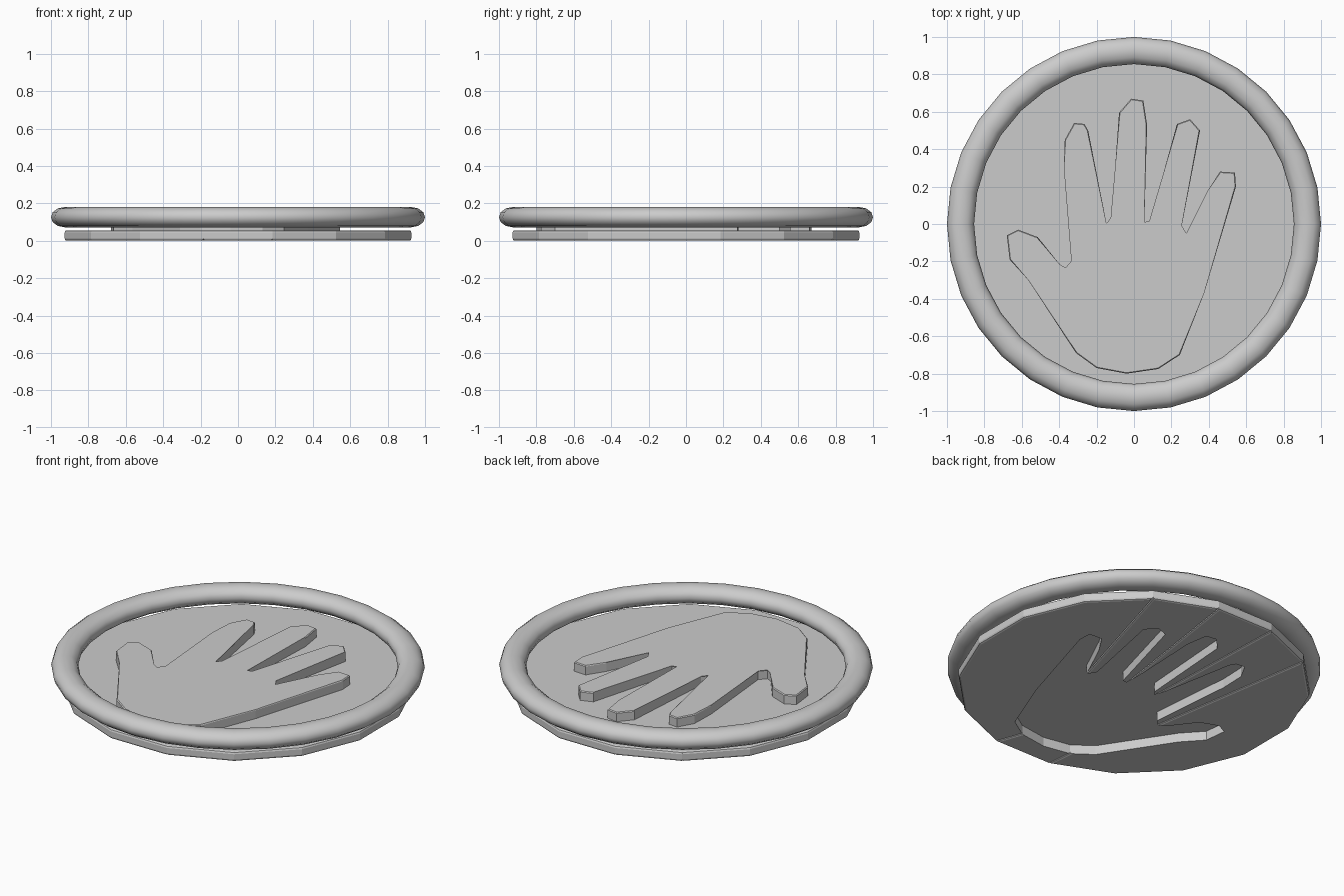
import bpy, bmesh
from math import sin, cos, pi, radians

if "Cube" in bpy.data.objects:
    bpy.data.objects.remove(bpy.data.objects["Cube"])

# hand outline, counter-clockwise from the left of the heel
HAND = [(-.31, -.69), (-.20, -.77), (-.04, -.80), (.13, -.775), (.245, -.70), (.375, -.37),
        (.545, .20), (.54, .275), (.46, .28), (.395, .18), (.28, -.06), (.25, -.01),
        (.353, .50), (.30, .56), (.23, .535), (.085, .01), (.05, .005),
        (.07, .53), (.05, .66), (-.015, .67), (-.08, .595), (-.12, .03), (-.15, -.01),
        (-.245, .50), (-.265, .535), (-.32, .54), (-.37, .45), (-.375, .30), (-.33, -.20),
        (-.365, -.24), (-.40, -.22), (-.515, -.07), (-.62, -.03), (-.68, -.06),
        (-.665, -.19), (-.565, -.30)]
PLATE_TOP, HAND_TOP = .056, .11


def rim(k):
    a = radians(-101.25 + 22.5 * k)
    return .945 * cos(a), .945 * sin(a)


def finish(name, bm):
    bmesh.ops.recalc_face_normals(bm, faces=bm.faces)
    me = bpy.data.meshes.new(name)
    bm.to_mesh(me)
    bm.free()
    ob = bpy.data.objects.new(name, me)
    bpy.context.collection.objects.link(ob)
    return ob


def prism(bm, pts, z0, z1):
    """Extruded outline; returns its bottom and top vertex loops."""
    lo = [bm.verts.new((x, y, z0)) for x, y in pts]
    hi = [bm.verts.new((x, y, z1)) for x, y in pts]
    n = len(pts)
    bm.faces.new(lo[::-1])
    bm.faces.new(hi)
    for i in range(n):
        j = (i + 1) % n
        bm.faces.new((lo[i], lo[j], hi[j], hi[i]))
    return lo, hi


# base plate: sections around the hand opening, split at crotches and heel
sections = [(1, 3, 0, 1), (3, 10, 1, 7), (10, 16, 7, 8),
            (16, 22, 8, 9), (22, 29, 9, 10), (29, 37, 10, 16)]
for i, (h0, h1, r0, r1) in enumerate(sections):
    bm = bmesh.new()
    inner = [HAND[k % len(HAND)] for k in range(h1, h0 - 1, -1)]
    outer = [rim(k) for k in range(r0, r1 + 1)]
    lo, hi = prism(bm, outer + inner, 0, PLATE_TOP)
    n, m = len(lo), len(outer)
    edges = []
    for k in range(n):
        j = (k + 1) % n
        on_rim = k < m - 1
        seam = k in (m - 1, n - 1)
        if on_rim or seam:
            edges.append(bm.edges.get((lo[k], lo[j])))
        if on_rim:
            edges.append(bm.edges.get((hi[k], hi[j])))
    bmesh.ops.bevel(bm, geom=edges, offset=.012, segments=2, profile=.5,
                    affect='EDGES', clamp_overlap=True)
    finish(f"base_section_{i + 1}", bm)

# raised hand, one plate thickness above the base opening
bm = bmesh.new()
lo, hi = prism(bm, HAND, PLATE_TOP - .002, HAND_TOP)
top = [bm.edges.get((hi[k], hi[(k + 1) % len(hi)])) for k in range(len(hi))]
bmesh.ops.bevel(bm, geom=top, offset=.005, segments=1, affect='EDGES', clamp_overlap=True)
finish("raised_hand", bm)

# rounded border ring floating just above the plate
SEG, SIDES = 32, 12
bm = bmesh.new()
loops = []
for s in range(SEG):
    a = 2 * pi * s / SEG
    loop = []
    for t in range(SIDES):
        b = 2 * pi * t / SIDES
        r = .9275 + .0725 * cos(b)
        loop.append(bm.verts.new((r * cos(a), r * sin(a), .126 + .054 * sin(b))))
    loops.append(loop)
for s in range(SEG):
    p, q = loops[s], loops[(s + 1) % SEG]
    for t in range(SIDES):
        u = (t + 1) % SIDES
        bm.faces.new((p[t], q[t], q[u], p[u])).smooth = True
finish("border_ring", bm)
